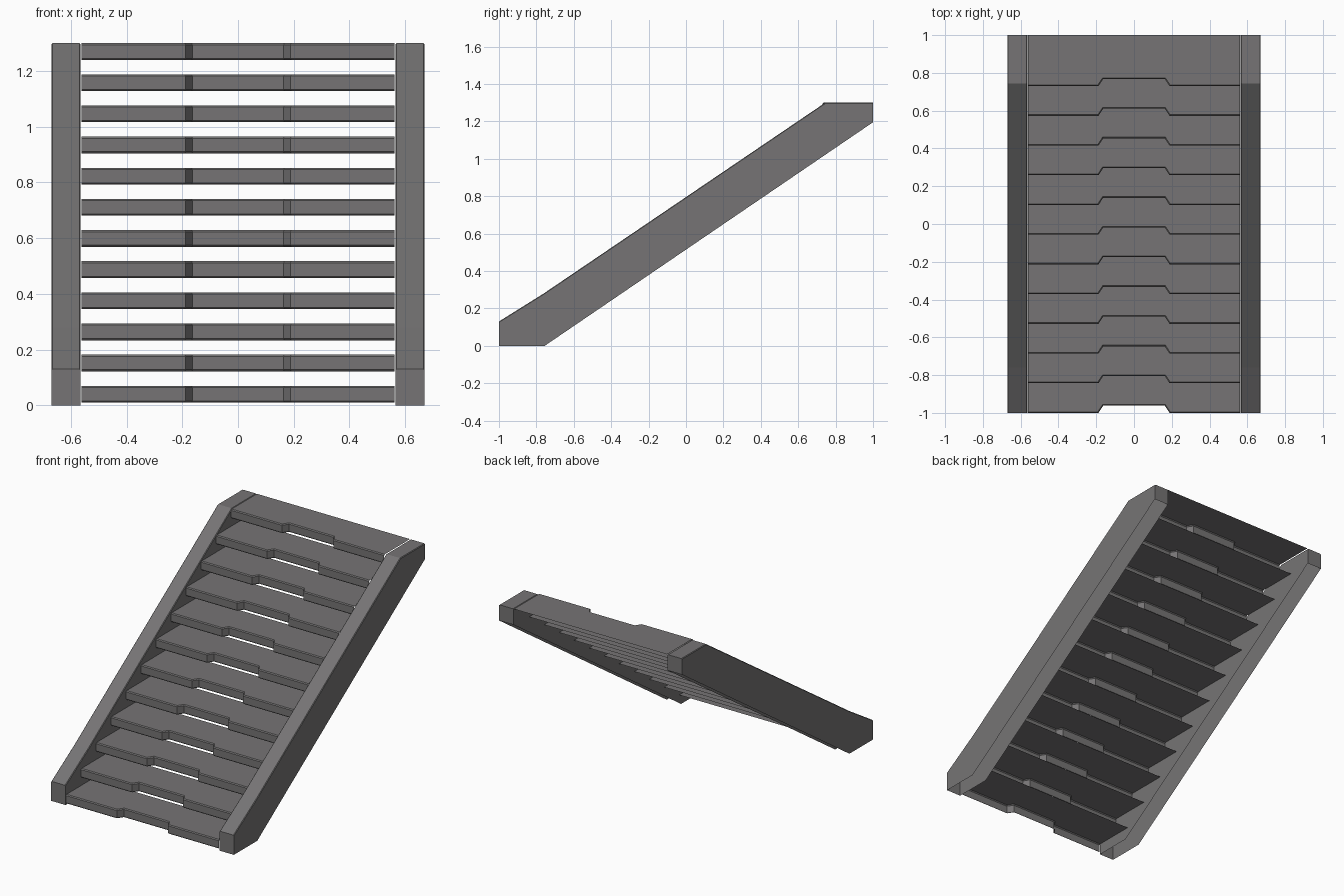
import bpy
import bmesh
from mathutils import Vector

cube = bpy.data.objects.get("Cube")
if cube:
    bpy.data.objects.remove(cube, do_unlink=True)

grey = bpy.data.materials.new("weathered grey")
grey.use_nodes = True
colour = (0.18, 0.175, 0.177, 1)
grey.diffuse_color = colour
grey.node_tree.nodes["Principled BSDF"].inputs["Base Color"].default_value = colour


def shell(name, outline, offset, bevel, is_cap, is_wall, is_open):
    """Extrude an outline, ease the cap/wall edges and remove the open faces.

    The three rules take a face normal.
    """
    bm = bmesh.new()
    face = bm.faces.new([bm.verts.new(p) for p in outline])
    extruded = bmesh.ops.extrude_face_region(bm, geom=[face])
    moved = [v for v in extruded["geom"] if isinstance(v, bmesh.types.BMVert)]
    bmesh.ops.translate(bm, verts=moved, vec=Vector(offset))
    bmesh.ops.recalc_face_normals(bm, faces=bm.faces)
    bm.normal_update()

    eased = []
    for edge in bm.edges:
        a, b = (f.normal for f in edge.link_faces)
        if (is_cap(a) and is_wall(b)) or (is_cap(b) and is_wall(a)):
            eased.append(edge)
    bmesh.ops.bevel(bm, geom=eased, offset=bevel, segments=1, affect="EDGES")
    bm.normal_update()
    hidden = [f for f in bm.faces if is_open(f.normal)]
    bmesh.ops.delete(bm, geom=hidden, context="FACES")

    mesh = bpy.data.meshes.new(name)
    bm.to_mesh(mesh)
    bm.free()
    mesh.materials.append(grey)
    obj = bpy.data.objects.new(name, mesh)
    bpy.context.collection.objects.link(obj)


# Sloping side beams, hollow and open underneath
INNER, OUTER = 0.565, 0.67
beam_profile = [(-1, 0), (-0.755, 0), (1, 1.195), (1, 1.3),
                (0.745, 1.3), (-0.76, 0.28), (-1, 0.13)]
for side, x in (("left", INNER), ("right", -OUTER)):
    shell(side + "_side_beam", [(x, y, z) for y, z in beam_profile],
          (OUTER - INNER, 0, 0), 0.004,
          is_cap=lambda n: abs(n.x) > 0.9,
          is_wall=lambda n: n.z > 0.5,
          is_open=lambda n: n.z < -0.5)

# Treads: a top plate with a notched front lip, open at the back and below
COUNT = 12
HALF, DEPTH, THICK = 0.561, 0.27, 0.06
FIRST, LAST = Vector((0, -1, 0.01)), Vector((0, 0.73, 1.24))
half_outline = [(0.163, 0.038), (0.188, 0), (HALF, 0), (HALF, DEPTH)]
tread_outline = half_outline + [(-x, y) for x, y in reversed(half_outline)]
for i in range(COUNT):
    base = FIRST.lerp(LAST, i / (COUNT - 1))
    shell(f"tread_{i + 1}",
          [base + Vector((x, y, 0)) for x, y in tread_outline],
          (0, 0, THICK), 0.006,
          is_cap=lambda n: abs(n.z) > 0.9,
          is_wall=lambda n: n.y < -0.4,
          is_open=lambda n: n.z < -0.9 or n.y > 0.9 or abs(n.x) > 0.9)
